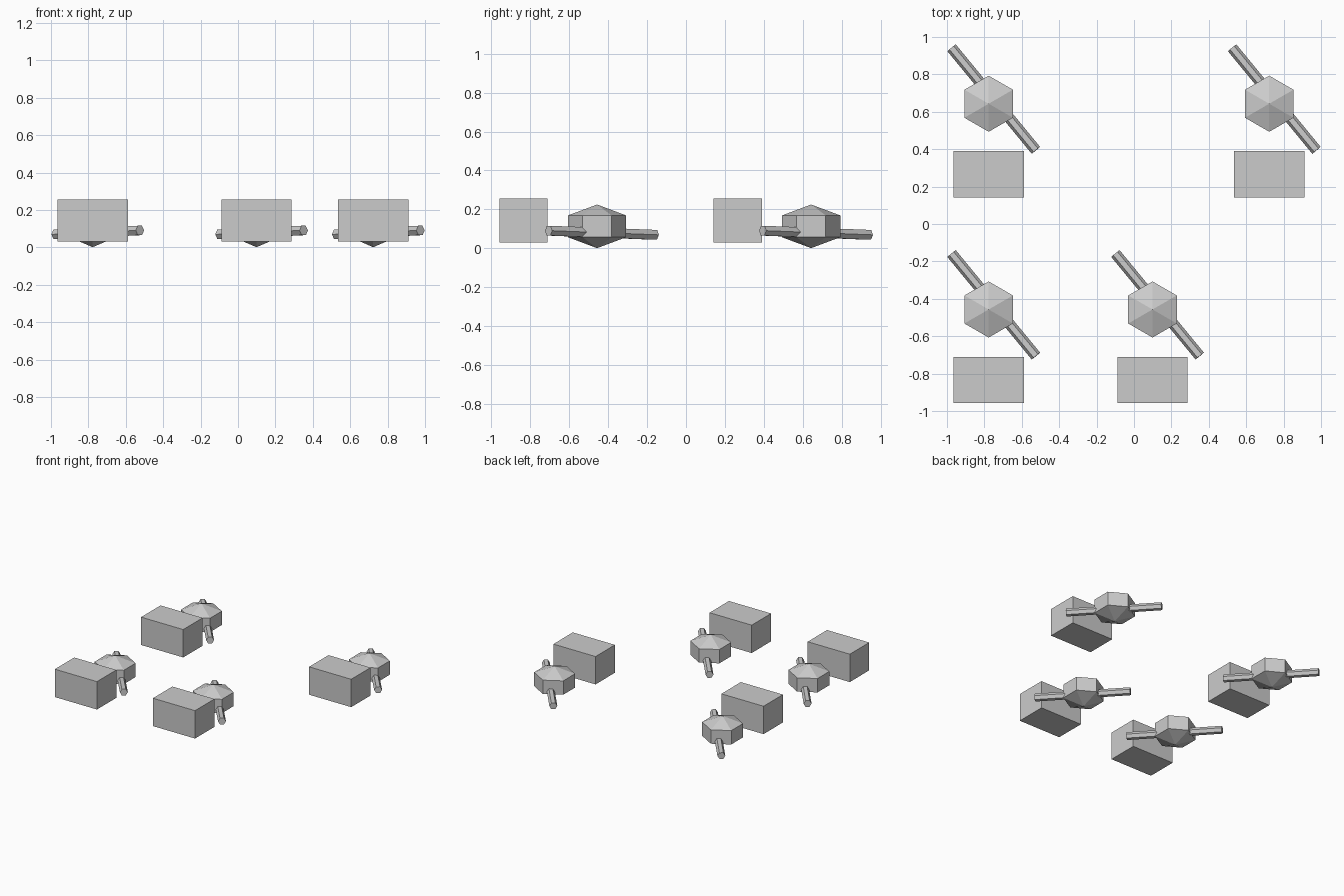
import bpy
import math
from mathutils import Vector

if "Cube" in bpy.data.objects:
    bpy.data.objects.remove(bpy.data.objects["Cube"])


def finish(obj, name):
    obj.name = name
    obj.data.name = name
    return obj


def crate(x, y):
    # Plain rectangular block floating slightly above the ground
    bpy.ops.mesh.primitive_cube_add(size=1, location=(x - 0.777, y + 0.266, 0.143))
    obj = finish(bpy.context.object, "crate")
    obj.scale = (0.376, 0.247, 0.225)


def boulder(x, y):
    # Flattened six-sided, three-ring sphere
    bpy.ops.mesh.primitive_uv_sphere_add(segments=6, ring_count=3, radius=1,
                                         location=(x - 0.777, y + 0.643, 0.113))
    obj = finish(bpy.context.object, "boulder")
    obj.scale = (0.173, 0.173, 0.112)


def log(x, y):
    # Thin hexagonal rod through the boulder, slightly tilted, flat side up
    axis = Vector((0.635, -0.772, 0.03)).normalized()
    pitch = math.pi / 2 - math.asin(axis.z)
    yaw = math.atan2(axis.y, axis.x)
    bpy.ops.mesh.primitive_cylinder_add(vertices=6, radius=0.029, depth=0.71,
                                        location=(x - 0.75, y + 0.668, 0.08),
                                        rotation=(0, pitch, yaw))
    finish(bpy.context.object, "log")


# Four identical clusters
for offset in ((0, 0), (1.5, 0), (0, -1.1), (0.876, -1.1)):
    crate(*offset)
    boulder(*offset)
    log(*offset)
